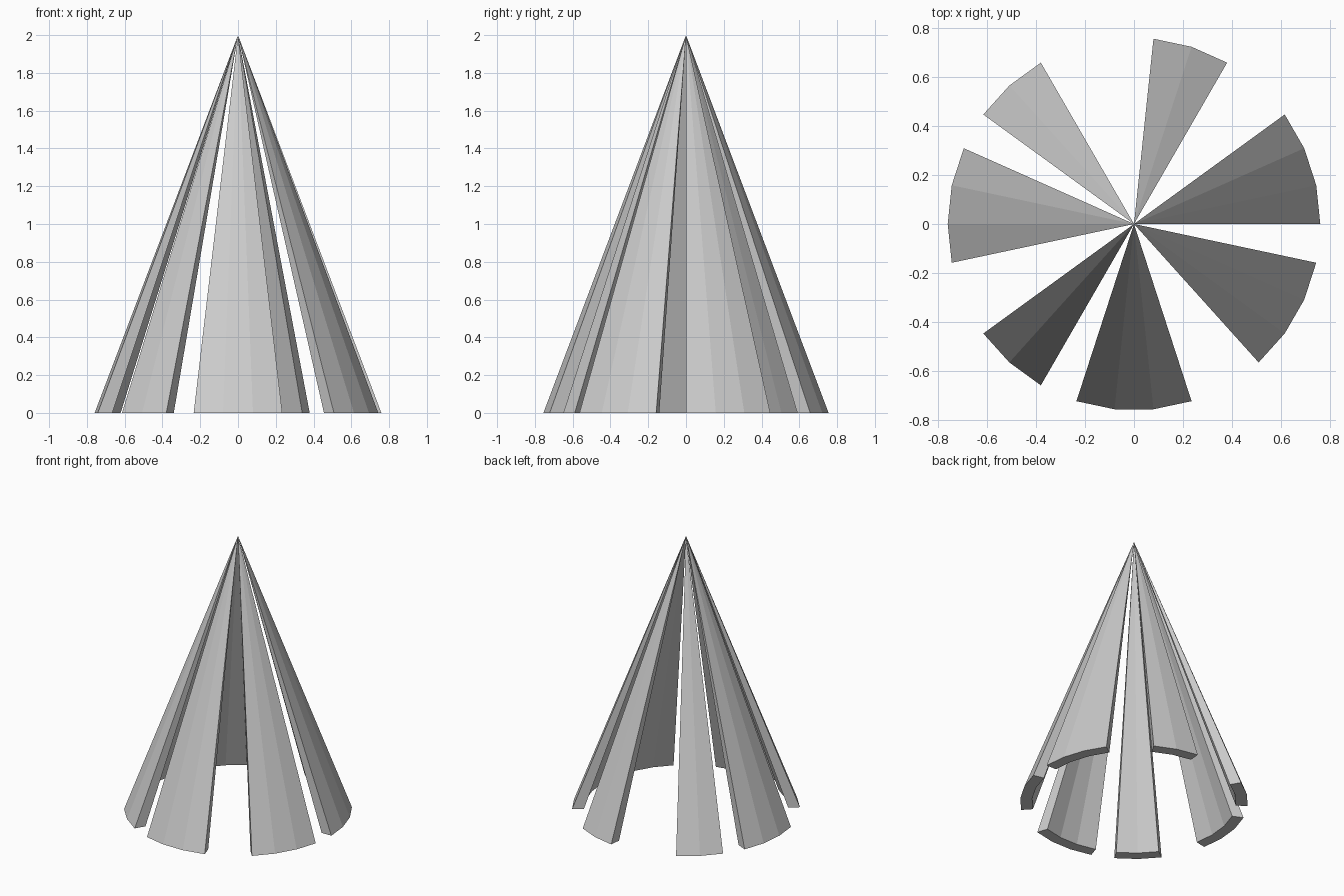
import bpy, bmesh, math

if "Cube" in bpy.data.objects:
    bpy.data.objects.remove(bpy.data.objects["Cube"])

OUTER, INNER, HEIGHT = 0.759, 0.68, 2.0
STEP = 12  # the cone has 30 sides, 12 degrees each

# start angle and number of sides of every panel
PANELS = [(0, 3), (60, 2), (120, 2), (156, 3), (216, 2), (252, 3), (312, 3)]


def cone_panel(name, start, sides):
    """Thick slice of a hollow cone, tapering to the shared tip."""
    bm = bmesh.new()
    tip = bm.verts.new((0, 0, HEIGHT))
    outer, inner = [], []
    for i in range(sides + 1):
        a = math.radians(start + i * STEP)
        for r, ring in ((OUTER, outer), (INNER, inner)):
            ring.append(bm.verts.new((r * math.cos(a), r * math.sin(a), 0)))
    # outer skin, inner skin and bottom rim
    for i in range(sides):
        bm.faces.new((outer[i], outer[i + 1], tip))
        bm.faces.new((inner[i + 1], inner[i], tip))
        bm.faces.new((outer[i + 1], outer[i], inner[i], inner[i + 1]))
    # side edges
    bm.faces.new((inner[0], outer[0], tip))
    bm.faces.new((outer[-1], inner[-1], tip))
    bmesh.ops.recalc_face_normals(bm, faces=bm.faces)
    mesh = bpy.data.meshes.new(name)
    bm.to_mesh(mesh)
    bm.free()
    bpy.context.collection.objects.link(bpy.data.objects.new(name, mesh))


for n, (start, sides) in enumerate(PANELS, 1):
    cone_panel(f"cone_panel_{n}", start, sides)
